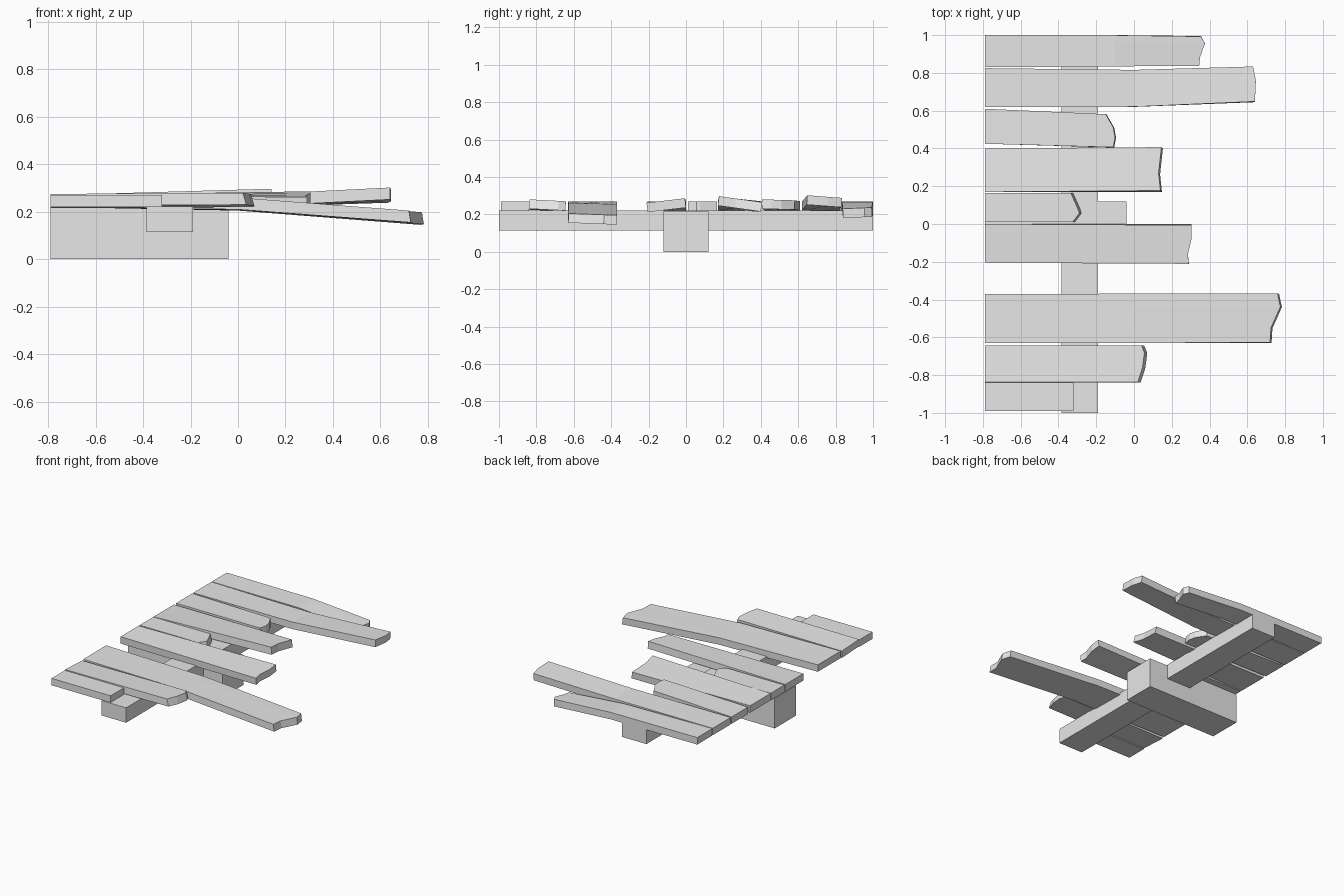
import bpy
import bmesh

cube = bpy.data.objects.get("Cube")
if cube:
    bpy.data.objects.remove(cube, do_unlink=True)

LEFT = -0.79
THICK = 0.05

wood = bpy.data.materials.new("plain grey wood")
wood.use_nodes = True
grey = (0.8, 0.8, 0.8, 1)
wood.diffuse_color = grey
wood.node_tree.nodes["Principled BSDF"].inputs["Base Color"].default_value = grey


def finish(name, bm):
    bmesh.ops.recalc_face_normals(bm, faces=bm.faces)
    mesh = bpy.data.meshes.new(name)
    bm.to_mesh(mesh)
    bm.free()
    mesh.materials.append(wood)
    obj = bpy.data.objects.new(name, mesh)
    bpy.context.collection.objects.link(obj)
    return obj


def box(name, low, high):
    bm = bmesh.new()
    bmesh.ops.create_cube(bm, size=1)
    for v in bm.verts:
        v.co = [a + (b - a) * (c + 0.5) for a, b, c in zip(low, high, v.co)]
    return finish(name, bm)


def mix(pair, t):
    return pair[0] + (pair[1] - pair[0]) * t


def plank(name, start_y, end_x, end_y=None, start_z=(0.22, 0.22),
          end_z=(0.22, 0.22), bend=None, lip=0.0):
    """Board from the flush left edge to a broken end.
    end_x: (fraction across, x) points; z pairs: underside at front and back edge;
    bend: optional (x, y pair, z pair); lip: how far the underside sticks out."""
    stations = [(LEFT, start_y, start_z)]
    if bend:
        stations.append(bend)
    stations.append((None, end_y or start_y, end_z))
    bm = bmesh.new()
    rings = []
    for x, ys, zs in stations:
        shift = -THICK * (zs[1] - zs[0]) / (ys[1] - ys[0])
        under, upper = [], []
        for t, tip in end_x:
            px = tip if x is None else x
            extra = lip if x is None else 0
            py, pz = mix(ys, t), mix(zs, t)
            under.append(bm.verts.new((px + extra, py, pz)))
            upper.append(bm.verts.new((px, py + shift, pz + THICK)))
        rings.append(under + upper[::-1])
    # skin between stations
    for a, b in zip(rings, rings[1:]):
        n = len(a)
        for i in range(n):
            j = (i + 1) % n
            bm.faces.new((a[i], a[j], b[j], b[i]))
    bm.faces.new(rings[0])
    # broken end
    last = rings[-1]
    for i in range(len(end_x) - 1):
        bm.faces.new((last[i], last[i + 1], last[-2 - i], last[-1 - i]))
    return finish(name, bm)


# Supports
box("foot_block", (LEFT, -0.12, 0), (-0.04, 0.12, 0.215))
box("cross_beam", (-0.385, -1, 0.115), (-0.19, 1, 0.222))

# Planks, front to back
plank("plank_front", (-0.99, -0.84), [(0, -0.32), (1, -0.32)])
plank("plank_second", (-0.84, -0.645),
      [(0, 0.02), (0.4, 0.045), (0.8, 0.055), (1, 0.04)],
      start_z=(0.225, 0.215), end_z=(0.23, 0.22), lip=0.015)
plank("plank_long_sagging", (-0.63, -0.37),
      [(0, 0.72), (0.3, 0.725), (0.73, 0.775), (1, 0.76)],
      bend=(0, (-0.63, -0.37), (0.21, 0.205)), end_z=(0.155, 0.145), lip=0.008)
plank("plank_middle", (-0.205, 0),
      [(0, 0.29), (0.25, 0.285), (0.65, 0.305), (1, 0.305)],
      end_z=(0.212, 0.236))
plank("plank_short", (0.01, 0.165),
      [(0, -0.325), (0.3, -0.29), (0.42, -0.295), (1, -0.335)], lip=0.012)
plank("plank_raised", (0.17, 0.4),
      [(0, 0.14), (0.4, 0.13), (1, 0.145)],
      end_z=(0.247, 0.215), lip=0.008)
plank("plank_angled", (0.425, 0.61),
      [(0, -0.11), (0.3, -0.1), (0.6, -0.11), (1, -0.15)],
      end_y=(0.405, 0.58), end_z=(0.23, 0.225), lip=0.005)
plank("plank_lifted", (0.62, 0.825),
      [(0, 0.64), (0.6, 0.645), (1, 0.63)],
      bend=(0, (0.62, 0.815), (0.22, 0.217)),
      end_y=(0.645, 0.83), end_z=(0.252, 0.238))
plank("plank_back", (0.83, 1),
      [(0, 0.345), (0.3, 0.35), (0.75, 0.375), (1, 0.355)],
      bend=(-0.1, (0.835, 1), (0.215, 0.217)),
      end_y=(0.84, 0.995), end_z=(0.18, 0.187))
